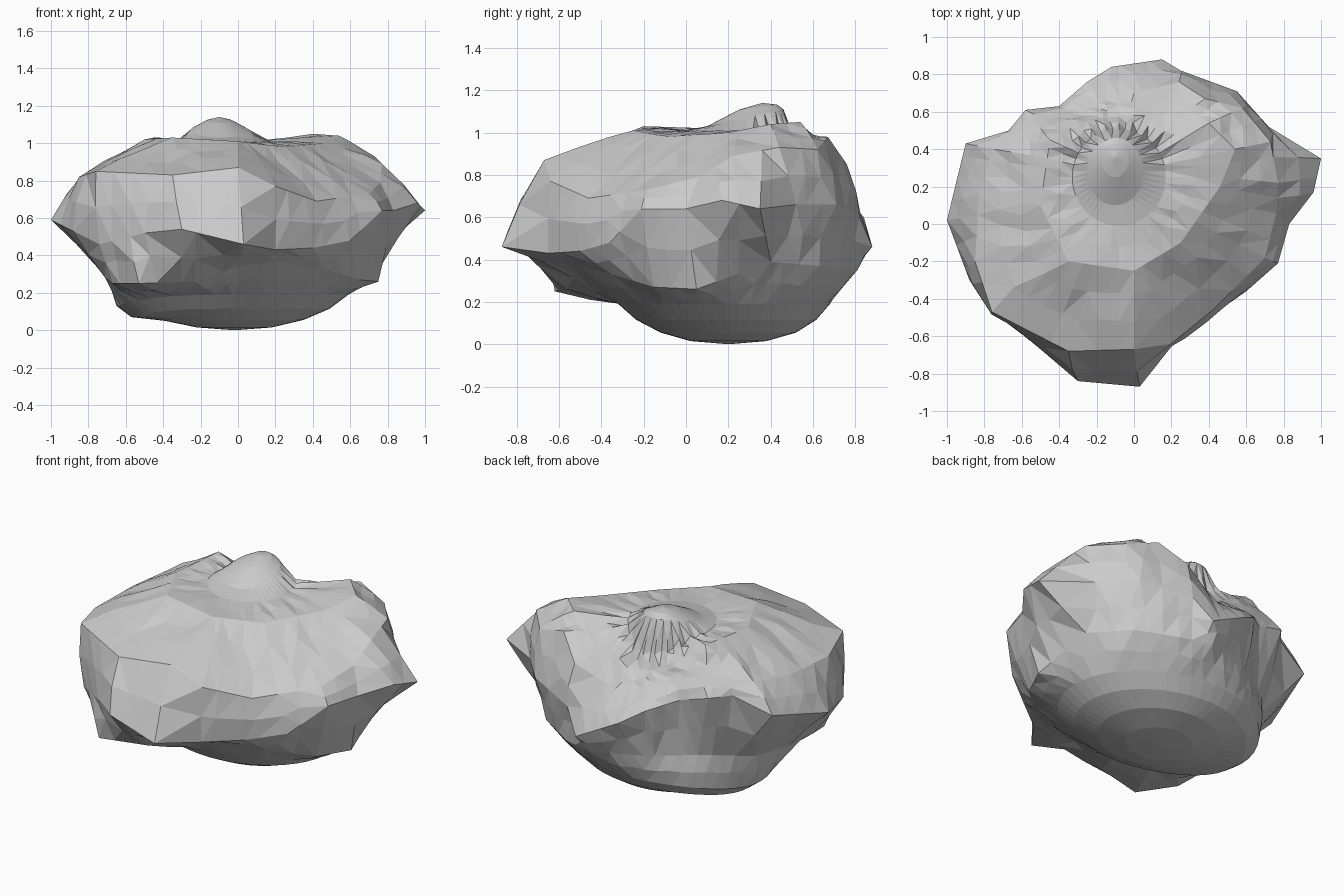
import bpy, bmesh, math, random
from mathutils import Vector

random.seed(4)
SEGMENTS = 48
CENTRE = Vector((-0.08, 0.25, 0))

old = bpy.data.objects.get("Cube")
if old:
    bpy.data.objects.remove(old)


def azimuth(point):
    return math.atan2(point[1] - CENTRE.y, point[0] - CENTRE.x) % math.tau


def contour(points):
    """Sample a closed contour at even azimuths, keeping its corners."""
    pts = sorted((Vector(p) for p in points), key=azimuth)
    angles = [azimuth(p) for p in pts]
    ring = []
    for s in range(SEGMENTS):
        angle = math.tau * s / SEGMENTS
        j = next((i for i, a in enumerate(angles) if a > angle), 0)
        start, end = pts[j - 1], pts[j]
        span = (angles[j] - angles[j - 1]) % math.tau
        # Intersect the ray with the segment, so straight edges stay straight
        ray = Vector((math.cos(angle), math.sin(angle)))
        a, d = (start - CENTRE).xy, (end - start).xy
        cross = d.x * ray.y - d.y * ray.x
        t = -(a.x * ray.y - a.y * ray.x) / cross if abs(cross) > 1e-6 else 0
        half = math.pi / SEGMENTS
        if (angle - angles[j - 1]) % math.tau < half and span > half:
            t = 0
        elif (angles[j] - angle) % math.tau < half and span > half:
            t = 1
        ring.append(start.lerp(end, min(max(t, 0), 1)))
    return ring


def oval(cx, cy, rx, ry, height):
    """Oval contour whose height is a function of the angle."""
    ring = []
    for s in range(SEGMENTS):
        a = math.tau * s / SEGMENTS
        ring.append(Vector((cx + rx * math.cos(a), cy + ry * math.sin(a), height(a))))
    return ring


def between(lower, upper, t, bulge=0.0, rough=0.0):
    """Intermediate contour, pushed outwards and roughened into facets."""
    ring = []
    for a, b in zip(lower, upper):
        p = a.lerp(b, t)
        out = Vector((p.x - CENTRE.x, p.y - CENTRE.y, 0)).normalized()
        p += out * (bulge + random.uniform(-rough, rough))
        p.z += random.uniform(-rough, rough)
        ring.append(p)
    return ring


# Widest outline of the boulder
widest = contour([
    (1, .35, .64), (.72, .52, .66), (.55, .71, .66), (.25, .82, .6), (.15, .88, .46),
    (-.12, .84, .6), (-.25, .76, .68), (-.4, .63, .74), (-.58, .61, .79),
    (-.67, .5, .79), (-.9, .43, .7), (-1, .02, .59), (-.88, -.3, .53),
    (-.74, -.47, .46), (-.5, -.67, .52), (-.3, -.84, .54), (.03, -.87, .46),
    (.2, -.65, .43), (.4, -.5, .44), (.6, -.36, .48), (.77, -.21, .64),
    (.83, 0, .64), (.96, .17, .68)])

# Upper shoulder, with a deep scoop at the back
shoulder = contour([
    (.77, .22, .89), (.73, .44, .93), (.58, .62, .92), (.38, .67, .98), (.24, .76, .85),
    (0, .7, .73), (-.15, .66, .76), (-.3, .6, .82), (-.52, .54, .9),
    (-.75, .4, .86), (-.83, .15, .83), (-.85, -.2, .82), (-.76, -.47, .85),
    (-.35, -.68, .83), (0, -.67, .87), (.2, -.64, .77), (.42, -.46, .69),
    (.7, -.18, .73), (.76, .06, .79)])

# Crown around the summit
crown = contour([
    (.46, .2, 1), (.54, .4, 1.04), (.4, .54, 1.05), (.16, .58, .93), (0, .58, .82),
    (-.14, .57, .83), (-.3, .54, .92), (-.45, .45, 1.03), (-.5, .1, 1.02),
    (-.35, -.2, 1.03), (0, -.25, 1.01), (.25, -.1, .98)])

# Lower edge of the overhanging flank
keel = contour([
    (.75, .05, .26), (.69, .4, .39), (.53, .63, .37), (.3, .76, .35), (.1, .81, .35),
    (-.2, .71, .37), (-.53, .5, .38), (-.69, .3, .34), (-.72, 0, .3),
    (-.71, -.25, .28), (-.67, -.41, .25), (-.53, -.62, .25), (-.23, -.56, .26),
    (0, -.52, .34), (.2, -.5, .37), (.45, -.35, .33), (.65, -.15, .27)])


# Rounded underside, with a low lump on one side
def lump(a):
    return max(0, math.cos(a - math.pi)) ** 3


belly = oval(-.03, .18, .62, .5, lambda a: .19 - .06 * lump(a))
under = oval(-.04, .19, .53, .425, lambda a: .115 - .045 * lump(a))
base = oval(-.02, .2, .37, .32, lambda a: .055 - .005 * lump(a))
foot = oval(-.02, .2, .2, .18, lambda a: .015)


# Summit mound, dropping steeply in pleats at the back
def pleat(a):
    back = max(0, math.sin(a))
    return back * .03 * math.cos(a * SEGMENTS / 2) - .06 * back ** 3


mound_foot = oval(-.08, .25, .25, .26, lambda a: 1.01 + pleat(a))
mound_side = oval(-.1, .28, .15, .18, lambda a: 1.07 + .04 * math.sin(a))
mound_top = oval(-.1, .34, .07, .09, lambda a: 1.12 + .012 * math.sin(a))

rings = [
    foot, base, under, belly,
    between(belly, keel, .5, .01, .008), keel,
    between(keel, widest, .5, 0, .012), widest,
    between(widest, shoulder, .5, .015, .008), shoulder,
    between(shoulder, crown, .35, 0, .01), between(shoulder, crown, .7, 0, .01),
    crown, between(crown, mound_foot, .5, 0, .008),
    mound_foot, mound_side, mound_top]

# Skin the contours and close both poles
bm = bmesh.new()
loops = [[bm.verts.new(p) for p in ring] for ring in rings]
bottom = bm.verts.new((-.02, .2, 0))
summit = bm.verts.new((-.1, .36, 1.14))
for s in range(SEGMENTS):
    n = (s + 1) % SEGMENTS
    for low, high in zip(loops, loops[1:]):
        bm.faces.new((low[s], low[n], high[n], high[s]))
    bm.faces.new((bottom, loops[0][n], loops[0][s]))
    bm.faces.new((summit, loops[-1][s], loops[-1][n]))
bmesh.ops.remove_doubles(bm, verts=bm.verts, dist=0.002)
bmesh.ops.recalc_face_normals(bm, faces=bm.faces)
bmesh.ops.triangulate(bm, faces=bm.faces)

mesh = bpy.data.meshes.new("boulder")
bm.to_mesh(mesh)
bm.free()
boulder = bpy.data.objects.new("boulder", mesh)
bpy.context.collection.objects.link(boulder)

# Plain stone colour
stone = bpy.data.materials.new("stone grey")
stone.use_nodes = True
grey = (0.6, 0.6, 0.6, 1)
stone.diffuse_color = grey
stone.node_tree.nodes["Principled BSDF"].inputs["Base Color"].default_value = grey
mesh.materials.append(stone)
